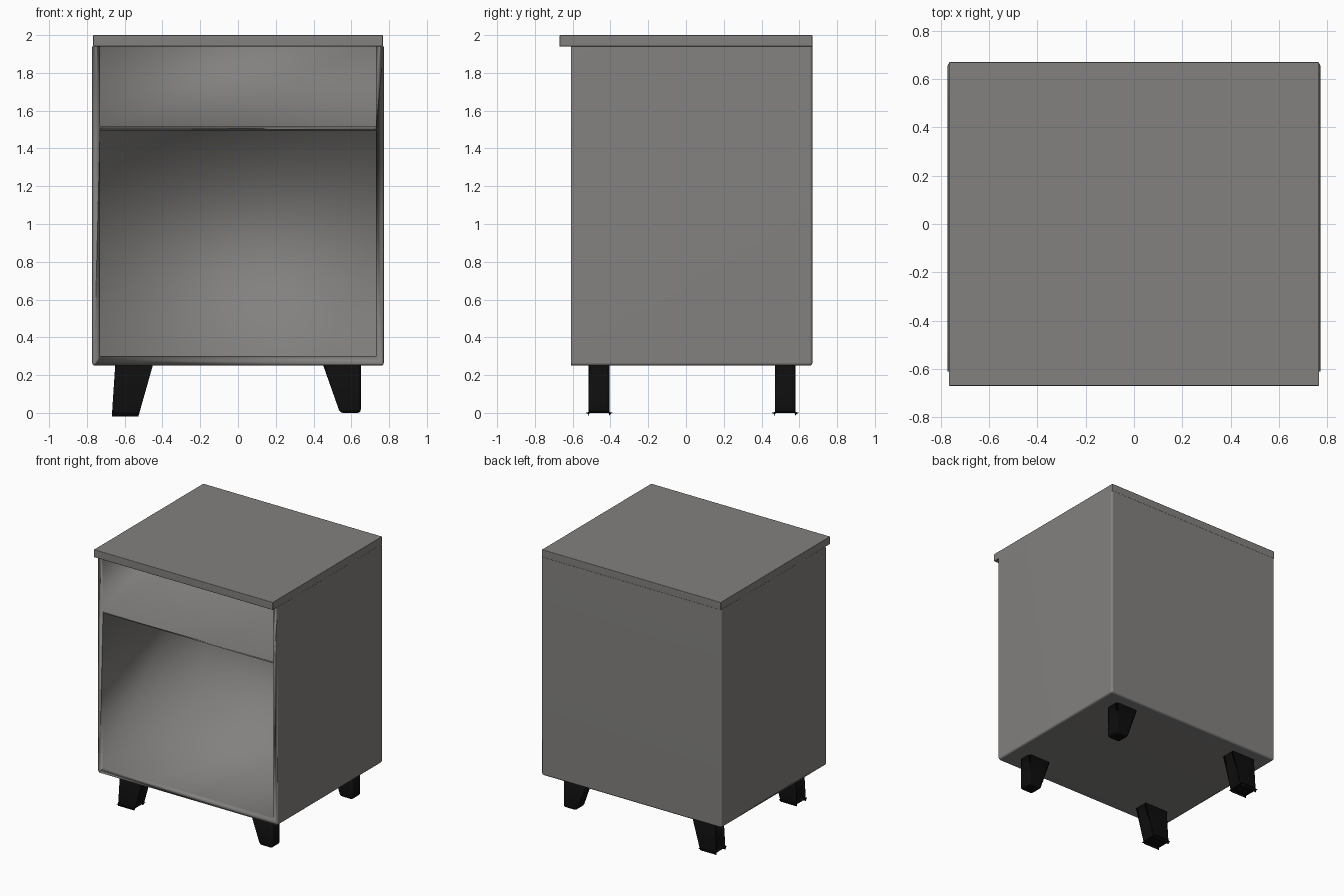
import bpy
import bmesh

cube = bpy.data.objects.get("Cube")
if cube:
    bpy.data.objects.remove(cube, do_unlink=True)


def material(name, rgb):
    m = bpy.data.materials.new(name)
    m.use_nodes = True
    color = (*rgb, 1)
    m.diffuse_color = color
    bsdf = next(n for n in m.node_tree.nodes if n.type == "BSDF_PRINCIPLED")
    bsdf.inputs["Base Color"].default_value = color
    return m


grey = material("warm grey", (0.225, 0.22, 0.212))
black = material("black", (0.004, 0.004, 0.004))


def finish(name, bm, mat):
    bmesh.ops.recalc_face_normals(bm, faces=bm.faces)
    for f in bm.faces:
        f.smooth = True
    me = bpy.data.meshes.new(name)
    bm.to_mesh(me)
    bm.free()
    me.materials.append(mat)
    ob = bpy.data.objects.new(name, me)
    bpy.context.collection.objects.link(ob)
    ob.modifiers.new("Soft normals", "WEIGHTED_NORMAL")
    return ob


def box(bm, x0, x1, y0, y1, z0, z1):
    verts = bmesh.ops.create_cube(bm, size=1)["verts"]
    for v in verts:
        v.co = (x1 if v.co.x > 0 else x0,
                y1 if v.co.y > 0 else y0,
                z1 if v.co.z > 0 else z0)
    return verts


# Cabinet: one shell with an open shelf above an open compartment
X, FRONT, BACK, BOTTOM, TOP = 0.772, -0.61, 0.67, 0.25, 1.94
XI, BACK_I, FLOOR = 0.73, 0.625, 0.3
SHELF_LOW, SHELF_TOP = 1.495, 1.515

bm = bmesh.new()
cache = {}


def vert(*co):
    if co not in cache:
        cache[co] = bm.verts.new(co)
    return cache[co]


def face(*points):
    return bm.faces.new([vert(*p) for p in points])


def level(x, z, y0, y1):
    """Horizontal rectangle spanning both sides."""
    return face((-x, y0, z), (x, y0, z), (x, y1, z), (-x, y1, z))


def upright(x, y, z0, z1):
    """Vertical rectangle facing front or back."""
    return face((-x, y, z0), (x, y, z0), (x, y, z1), (-x, y, z1))


outer = [level(X, BOTTOM, FRONT, BACK), upright(X, BACK, BOTTOM, TOP)]
level(XI, FLOOR, FRONT, BACK_I)
level(XI, SHELF_LOW, FRONT, BACK_I)
level(XI, SHELF_TOP, FRONT, BACK_I)
upright(XI, BACK_I, FLOOR, SHELF_LOW)
upright(XI, BACK_I, SHELF_TOP, TOP)
upright(XI, FRONT, SHELF_LOW, SHELF_TOP)
for s in (-1, 1):
    a, b = s * X, s * XI
    outer.append(face((a, FRONT, BOTTOM), (a, BACK, BOTTOM),
                      (a, BACK, TOP), (a, FRONT, TOP)))
    for z0, z1 in ((FLOOR, SHELF_LOW), (SHELF_TOP, TOP)):
        face((b, FRONT, z0), (b, BACK_I, z0), (b, BACK_I, z1), (b, FRONT, z1))
    # Front and top rims
    face((a, FRONT, BOTTOM), (b, FRONT, FLOOR), (b, FRONT, SHELF_LOW),
         (b, FRONT, SHELF_TOP), (b, FRONT, TOP), (a, FRONT, TOP))
    face((a, FRONT, TOP), (b, FRONT, TOP), (b, BACK_I, TOP), (a, BACK, TOP))
face((-X, FRONT, BOTTOM), (X, FRONT, BOTTOM), (XI, FRONT, FLOOR), (-XI, FRONT, FLOOR))
face((-X, BACK, TOP), (X, BACK, TOP), (XI, BACK_I, TOP), (-XI, BACK_I, TOP))

edges = [e for e in bm.edges if all(f in outer for f in e.link_faces)]
bmesh.ops.bevel(bm, geom=edges, offset=0.016, segments=3, profile=0.5,
                affect="EDGES", clamp_overlap=True)
finish("cabinet_shell", bm, grey)

# Lid overhanging the front
bm = bmesh.new()
box(bm, -0.767, 0.767, -0.67, 0.67, TOP, 2)
bmesh.ops.bevel(bm, geom=bm.edges[:], offset=0.004, segments=2, profile=0.5,
                affect="EDGES")
finish("lid", bm, grey)

# Legs: straight outside, tapering on the inner side
for depth, y0, y1 in (("front", -0.515, -0.405), ("back", 0.47, 0.58)):
    for side, s in (("left", 1), ("right", -1)):
        bm = bmesh.new()
        for v in box(bm, 0.45, 0.65, y0, y1, 0, BOTTOM + 0.005):
            if v.co.z < 0.1 and v.co.x < 0.5:
                v.co.x = 0.54
            v.co.x *= s
        sides = [e for e in bm.edges if min(v.co.z for v in e.verts) < 0.1]
        bmesh.ops.bevel(bm, geom=sides, offset=0.018, segments=3, profile=0.5,
                        affect="EDGES")
        finish(f"{depth}_{side}_leg", bm, black)
